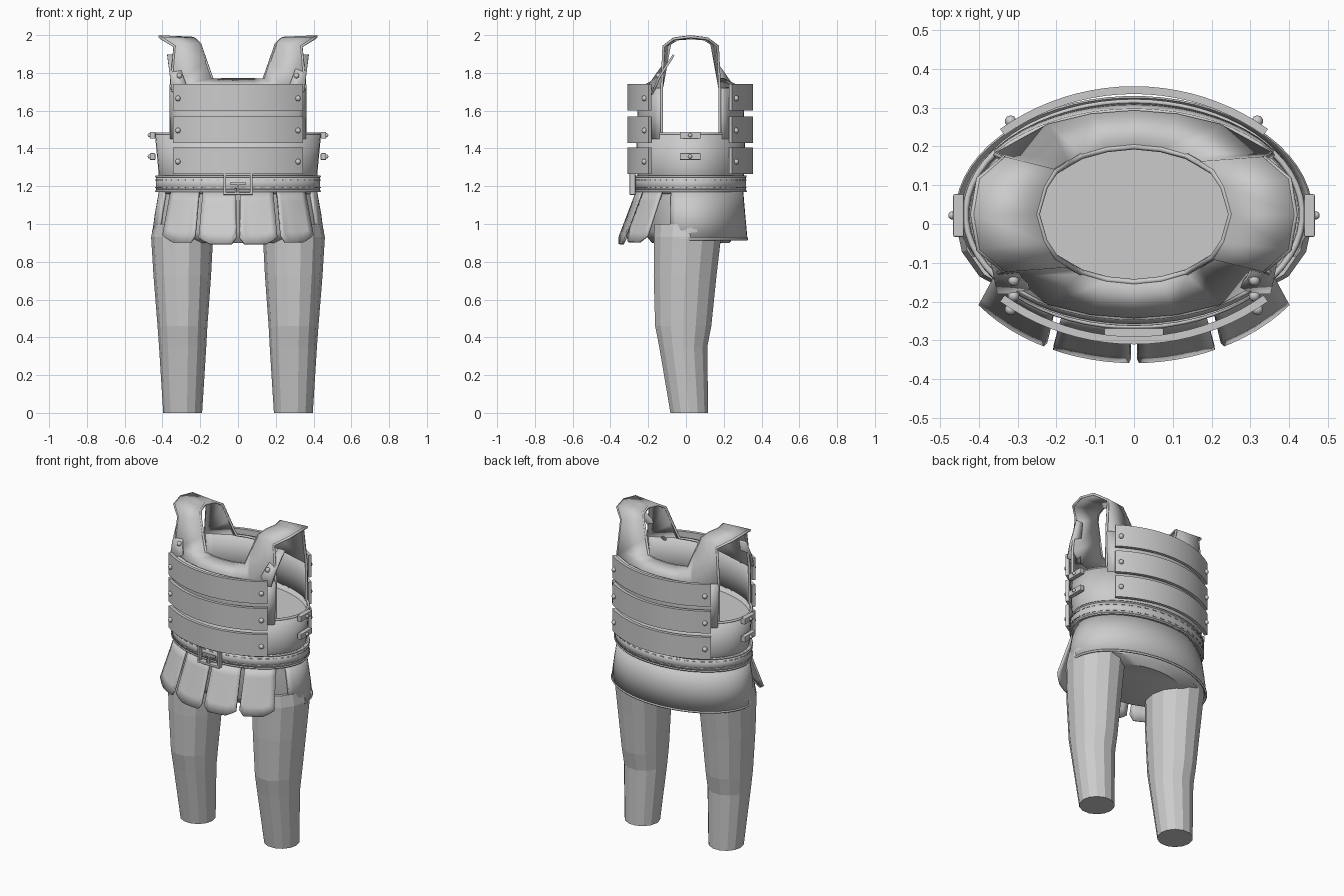
import bpy, bmesh, math
from mathutils import Vector, Matrix

if "Cube" in bpy.data.objects:
    bpy.data.objects.remove(bpy.data.objects["Cube"])

CY = 0.025  # centre of the body ellipses in y


def make(name, verts, faces, thick=0, smooth=True):
    me = bpy.data.meshes.new(name)
    me.from_pydata(verts, [], faces)
    bm = bmesh.new()
    bm.from_mesh(me)
    bmesh.ops.recalc_face_normals(bm, faces=bm.faces)
    bm.to_mesh(me)
    bm.free()
    ob = bpy.data.objects.new(name, me)
    bpy.context.collection.objects.link(ob)
    if thick:
        m = ob.modifiers.new("thickness", 'SOLIDIFY')
        m.thickness, m.offset = thick, 0
    if smooth:
        bpy.ops.object.select_all(action='DESELECT')
        ob.select_set(True)
        bpy.context.view_layer.objects.active = ob
        bpy.ops.object.shade_smooth_by_angle(angle=math.radians(30))
    return ob


def loft(name, rings, closed=True, caps=False, thick=0, smooth=True):
    n = len(rings[0])
    verts = [p for r in rings for p in r]
    faces = [(j*n+i, j*n+(i+1) % n, (j+1)*n+(i+1) % n, (j+1)*n+i)
             for j in range(len(rings)-1) for i in range(n if closed else n-1)]
    if caps:
        faces += [tuple(range(n)), tuple(range(len(verts)-n, len(verts)))]
    return make(name, verts, faces, thick, smooth)


def ellipse(z, rx, ry, n=48, cx=0, cy=CY, a0=0, a1=360):
    full = a1 - a0 == 360
    angs = [math.radians(a0 + (a1-a0)*i/(n if full else n-1)) for i in range(n)]
    return [(cx+rx*math.cos(a), cy+ry*math.sin(a), z) for a in angs]


def tube(name, pts, r, cyclic=False):
    cu = bpy.data.curves.new(name, 'CURVE')
    cu.dimensions, cu.bevel_depth, cu.bevel_resolution = '3D', r, 1
    cu.use_fill_caps = True
    sp = cu.splines.new('POLY')
    sp.points.add(len(pts)-1)
    for p, c in zip(sp.points, pts):
        p.co = (*c, 1)
    sp.use_cyclic_u = cyclic
    ob = bpy.data.objects.new(name, cu)
    bpy.context.collection.objects.link(ob)


def boxes(name, items, bevel=0):
    """items: (centre, size, z rotation)"""
    bm = bmesh.new()
    for c, s, rz in items:
        bmesh.ops.create_cube(bm, size=1, matrix=Matrix.Translation(c)
                              @ Matrix.Rotation(rz, 4, 'Z') @ Matrix.Diagonal((*s, 1)))
    me = bpy.data.meshes.new(name)
    bm.to_mesh(me)
    bm.free()
    ob = bpy.data.objects.new(name, me)
    bpy.context.collection.objects.link(ob)
    if bevel:
        m = ob.modifiers.new("bevel", 'BEVEL')
        m.width, m.segments = bevel, 2


def studs(name, pts, r=0.015):
    bm = bmesh.new()
    for p in pts:
        bmesh.ops.create_uvsphere(bm, u_segments=10, v_segments=6, radius=r,
                                  matrix=Matrix.Translation(p))
    me = bpy.data.meshes.new(name)
    bm.to_mesh(me)
    bm.free()
    me.shade_smooth()
    bpy.context.collection.objects.link(bpy.data.objects.new(name, me))


def front_y(x, rx, ry):
    return CY - ry*math.sqrt(max(0, 1-(x/rx)**2))


def flip(p):  # front point to back point
    return (p[0], 2*CY-p[1], p[2])


# Faceted trouser legs: z, centre x, radius x, front y, back y
leg = [(0, .293, .103, -.085, .12), (.35, .293, .125, -.145, .116), (.46, .294, .132, -.167, .138),
       (.72, .295, .152, -.175, .165), (.93, .296, .164, -.175, .19), (1.0, .29, .155, -.17, .19)]
for s, side in ((-1, "left"), (1, "right")):
    loft("leg_" + side, [ellipse(z, rx, (b-f)/2, 14, s*cx, (f+b)/2) for z, cx, rx, f, b in leg],
         caps=True, smooth=False)

# Hips, waist shell, inner floor and back skirt
loft("hips", [ellipse(.9, .30, .205), ellipse(.93, .45, .23), ellipse(.96, .455, .245),
              ellipse(1.2, .40, .265)], caps=True)
loft("waist_shell", [ellipse(1.16, .405, .27), ellipse(1.3, .415, .275), ellipse(1.475, .432, .28)],
     thick=.016)
make("inner_floor", ellipse(1.44, .425, .273), [tuple(range(48))])
loft("back_skirt", [ellipse(z, rx, ry, 40, a0=-22, a1=202) for z, rx, ry in
                    ((1.18, .412, .272), (1.05, .435, .283), (.92, .452, .295))], False, thick=.012)
tube("skirt_hem", ellipse(.92, .454, .298, 40, a0=-22, a1=202), .007)

# Chest and back panels
xs = [-.355 + .71*i/20 for i in range(21)]
panel = [[(x, front_y(x, .435, ry), z) for x in xs] for z, ry in ((1.45, .28), (1.58, .275), (1.72, .265))]
loft("chest_panel", panel, False, thick=.015)
loft("back_panel", [[flip(p) for p in r] for r in panel], False, thick=.015)

# Neck yoke with shoulder straps: one quarter, mirrored round
inner = [(0, -.15, 1.765), (.07, -.143, 1.765), (.135, -.125, 1.765), (.17, -.105, 1.86),
         (.203, -.085, 1.955), (.23, -.045, 1.98), (.25, CY, 1.985)]
outer = [(x, front_y(x, .435, .265), 1.72) for x in (0, .11, .22, .355)]
outer += [(.335, -.118, 1.94), (.40, -.065, 1.98), (.415, CY, 1.992)]


def full_ring(q):
    half = q + [flip(p) for p in q[-2::-1]]
    return half + [(-x, y, z) for x, y, z in half[-2:0:-1]]


ri, ro = full_ring(inner), full_ring(outer)
loft("shoulder_yoke", [ro, ri], thick=.014)
tube("neck_trim", ri, .008, True)
for s in (-1, 1):
    edge = [(.355, -.128, 1.48)] + outer[3:]
    edge += [flip(p) for p in edge[-2::-1]]
    tube("armhole_trim", [(s*x, y, z) for x, y, z in edge], .008)
    tube("armhole_base_trim", [(s*x, y, z) for x, y, z in ellipse(1.478, .434, .282, 12, a0=-35, a1=35)], .008)
    # Loose strap end at the front of each shoulder
    loft("strap_end", [[(s*a, y, z), (s*b, y, z)] for a, b, y, z in
                       ((.26, .352, -.175, 1.70), (.29, .36, -.14, 1.78), (.33, .375, -.065, 1.895))],
         False, thick=.012)
studs("strap_studs", [(s*.31, y, z) for s in (-1, 1) for y, z in ((-.145, 1.785), (-.185, 1.70))])

# Curved armour plates, front and back
R, half_ang = .596, math.radians(35.4)
arc = [-half_ang + 2*half_ang*i/20 for i in range(21)]
stud_pts = []
for k, z in enumerate((1.335, 1.50, 1.67)):
    for back in (False, True):
        rows = []
        for r, dz in ((R, -.07), (R, .07), (R-.02, .07), (R-.02, -.07), (R, -.07)):
            row = [(r*math.sin(a), -.31+R-r*math.cos(a), z+dz) for a in arc]
            rows.append([(x, .045-y, h) if back else (x, y, h) for x, y, h in row])
        n = len(arc)
        rows = rows[:4]
        verts = [p for r in rows for p in r]
        faces = [(j*n+i, j*n+i+1, (j+1) % 4*n+i+1, (j+1) % 4*n+i) for j in range(4) for i in range(n-1)]
        faces += [(0, n, 2*n, 3*n), (n-1, 2*n-1, 3*n-1, 4*n-1)]
        make(("back" if back else "front") + "_plate_%d" % k, verts, faces)
        for s in (-1, 1):
            y = -.31+R-math.sqrt(R*R-.318**2)-.002
            stud_pts.append((s*.318, .045-y if back else y, z-.005))
studs("plate_studs", stud_pts)

# Belt with edge beads and stitching
loft("belt", [ellipse(1.17, .425, .283, 64), ellipse(1.255, .425, .283, 64)], thick=.02)
for z in (1.174, 1.252):
    tube("belt_edge", ellipse(z, .433, .291, 64), .006, True)
stitches = []
for z in (1.193, 1.233):
    for i in range(52):
        a = 2*math.pi*i/52
        rz = math.atan2(.293*math.cos(a), -.435*math.sin(a))
        stitches.append(((.435*math.cos(a), CY+.293*math.sin(a), z), (.024, .007, .006), rz))
boxes("belt_stitches", stitches)

# Buckle frame, prong and loop
by = -.283
boxes("buckle", [((s*.07, by, 1.212), (.014, .03, .115), 0) for s in (-1, 1)]
      + [((0, by, z), (.154, .03, .014), 0) for z in (1.161, 1.263)]
      + [((0, by-.004, 1.214), (.085, .016, .012), 0), ((0, by-.004, 1.185), (.012, .016, .06), 0),
         ((-.012, by-.004, 1.175), (.01, .014, .03), 0)], .003)

# Side clasps with pins
clasps, pins = [], []
for s in (-1, 1):
    for z in (1.47, 1.357):
        clasps.append(((s*.452, .022, z), (.028, .11, .036), 0))
        pins.append((s*.468, .022, z))
boxes("side_clasps", clasps, .004)
studs("clasp_pins", pins, .011)

# Hanging front flaps with cut corners
for s in (-1, 1):
    for name, t0, t1, b0, b1, low in (("inner_flap", .01, .185, .01, .208, .893),
                                      ("outer_flap", .205, .355, .228, .398, .903)):
        rows = []
        for j in range(6):
            row = []
            for u in (0, .12, .3, .5, .7, .85, 1):
                t = j/5
                x = t0+(t1-t0)*u + t*((b0+(b1-b0)*u)-(t0+(t1-t0)*u))
                bottom = low + (.035 if u in (0, 1) else .015 if u == .85 else 0)
                z = 1.17 + (bottom-1.17)*t
                row.append((s*x, front_y(x, .42+.08*t, .285+.093*t), z))
            rows.append(row)
        loft(name, rows, False, thick=.012)
